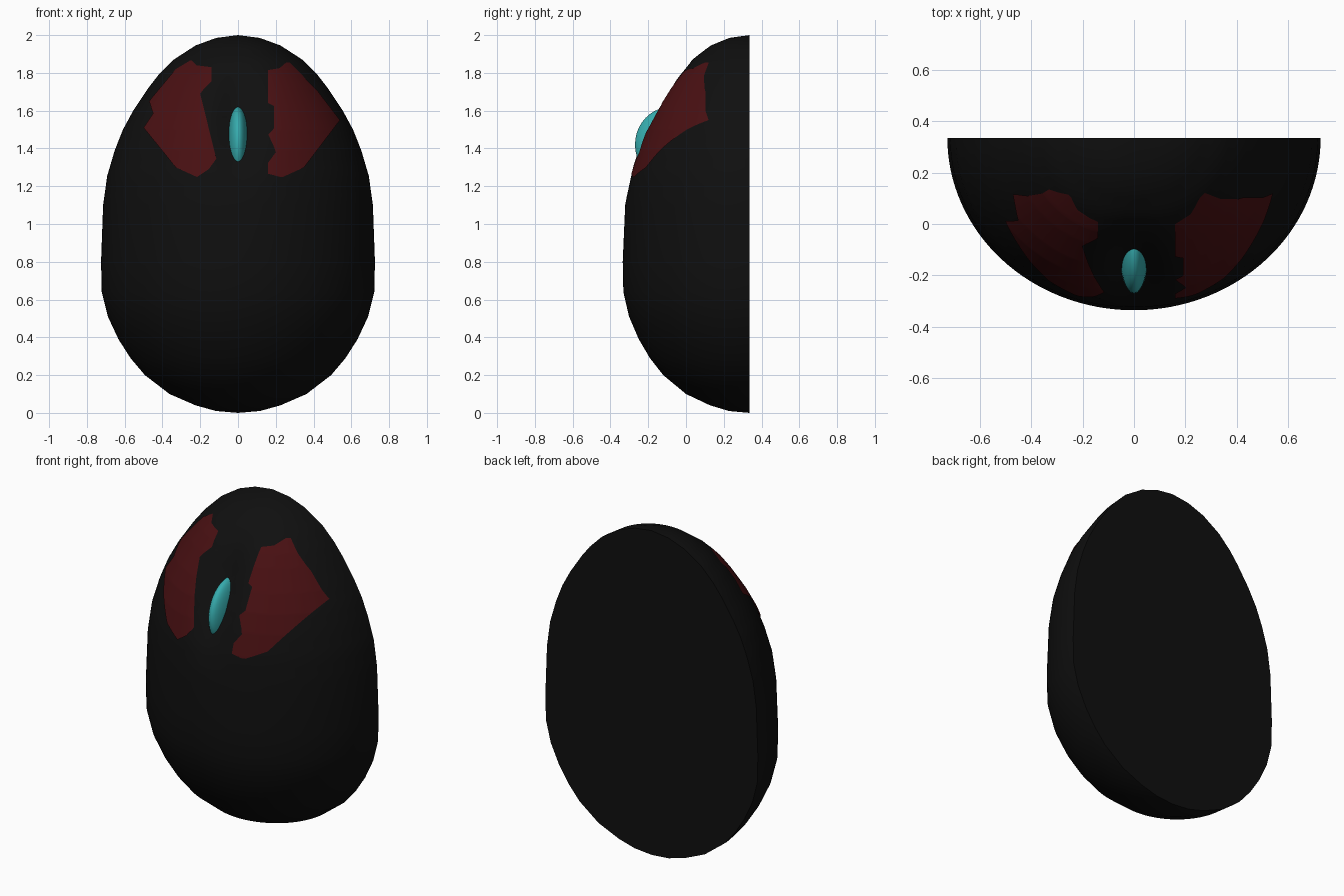
import bpy, bmesh, math

if "Cube" in bpy.data.objects:
    bpy.data.objects.remove(bpy.data.objects["Cube"])

W, D, BACK = 0.725, 0.67, 0.335   # half width, depth, plane of the flat back

# (height, relative radius) of the half egg
PROFILE = [(0, 0), (.01, .16), (.04, .31), (.1, .5), (.2, .68), (.29, .785), (.39, .873),
           (.51, .95), (.64, .995), (.8, 1), (1.1, .985), (1.255, .955), (1.39, .9),
           (1.5, .84), (1.6, .765), (1.72, .655), (1.79, .58), (1.87, .47), (1.945, .31),
           (1.985, .16), (2, 0)]


def lerp(table, z):
    for (z0, v0), (z1, v1) in zip(table, table[1:]):
        if z <= z1:
            return v0 + (v1 - v0) * max(0, z - z0) / (z1 - z0)
    return table[-1][1]


def surface(x, z, k=1.0):
    """Depth of the front surface, with a shallow hollow around the nose."""
    r = lerp(PROFILE, z) * k
    hollow = .075 * math.exp(-(x / .11) ** 2 - ((z - 1.55) / .25) ** 2)
    return BACK - D * math.sqrt(max(0, r * r - (x / W) ** 2)) + hollow * min(1, r * 2)


def material(name, rgb):
    m = bpy.data.materials.new(name)
    m.diffuse_color = (*rgb, 1)
    m.use_nodes = True
    m.node_tree.nodes["Principled BSDF"].inputs["Base Color"].default_value = m.diffuse_color
    return m


def add_object(name, bm, mat):
    mesh = bpy.data.meshes.new(name)
    bm.to_mesh(mesh)
    bm.free()
    ob = bpy.data.objects.new(name, mesh)
    bpy.context.collection.objects.link(ob)
    mesh.materials.append(mat)
    bpy.ops.object.select_all(action='DESELECT')
    ob.select_set(True)
    bpy.context.view_layer.objects.active = ob
    bpy.ops.object.shade_smooth_by_angle(angle=math.radians(40))
    return ob


def grid_faces(bm, rows):
    for a, b in zip(rows, rows[1:]):
        for i in range(len(a) - 1):
            bm.faces.new((a[i], a[i + 1], b[i + 1], b[i]))


black = material("black", (.0048, .0048, .0048))
red = material("dark red", (.065, .005, .006))
teal = material("teal", (.037, .41, .42))

# Half egg body with a flat back
bm = bmesh.new()
heights = []
for (z0, _), (z1, _) in zip(PROFILE, PROFILE[1:]):
    n = 3 if 1.1 <= z0 < 1.9 else 1
    heights += [z0 + (z1 - z0) * i / n for i in range(n)]
heights.append(2.0)
rows = []
for z in heights:
    r = lerp(PROFILE, z)
    row = []
    for i in range(65):
        x = W * r * math.sin(math.pi * (i / 64 - .5))
        y = BACK if i in (0, 64) else surface(x, z)
        row.append(bm.verts.new((x, y, z)))
    rows.append(row)
grid_faces(bm, rows)
bm.faces.new([r[0] for r in rows] + [r[-1] for r in reversed(rows)])
bmesh.ops.remove_doubles(bm, verts=bm.verts, dist=1e-5)
bmesh.ops.recalc_face_normals(bm, faces=bm.faces)
add_object("egg_body", bm, black)


# Painted patches: thin sheets following the body between two edges
def patch(name, left, right):
    bm = bmesh.new()
    z0, z1 = left[0][0], left[-1][0]
    zs = sorted({z0 + (z1 - z0) * i / 40 for i in range(41)}
                | {p[0] for p in left + right + PROFILE if z0 <= p[0] <= z1})
    rows = []
    for z in zs:
        a, b = lerp(left, z), lerp(right, z)
        xs = [a + (b - a) * i / 24 for i in range(25)]
        rows.append([bm.verts.new((x, surface(x, z, 1.011), z)) for x in xs])
    grid_faces(bm, rows)
    add_object(name, bm, red)


patch("right_eye_patch",
      [(1.25, .22), (1.266, .16), (1.325, .16), (1.38, .20), (1.41, .19), (1.475, .16),
       (1.505, .19), (1.625, .19), (1.64, .16), (1.815, .16), (1.825, .22), (1.855, .255)],
      [(1.25, .24), (1.30, .35), (1.55, .54), (1.70, .425), (1.855, .275)])
patch("left_eye_patch",
      [(1.25, -.22), (1.30, -.33), (1.51, -.50), (1.585, -.45), (1.65, -.47),
       (1.67, -.455), (1.82, -.33), (1.865, -.255)],
      [(1.25, -.215), (1.29, -.155), (1.345, -.115), (1.69, -.20), (1.71, -.185),
       (1.755, -.14), (1.83, -.14), (1.84, -.22), (1.865, -.245)])

# Nose: narrow ellipsoid set into the hollow
bm = bmesh.new()
bmesh.ops.create_uvsphere(bm, u_segments=32, v_segments=20, radius=1)
for v in bm.verts:
    v.co = (v.co.x * .06, v.co.y * .19 - .08, v.co.z * .2 + 1.42)
add_object("nose", bm, teal)
